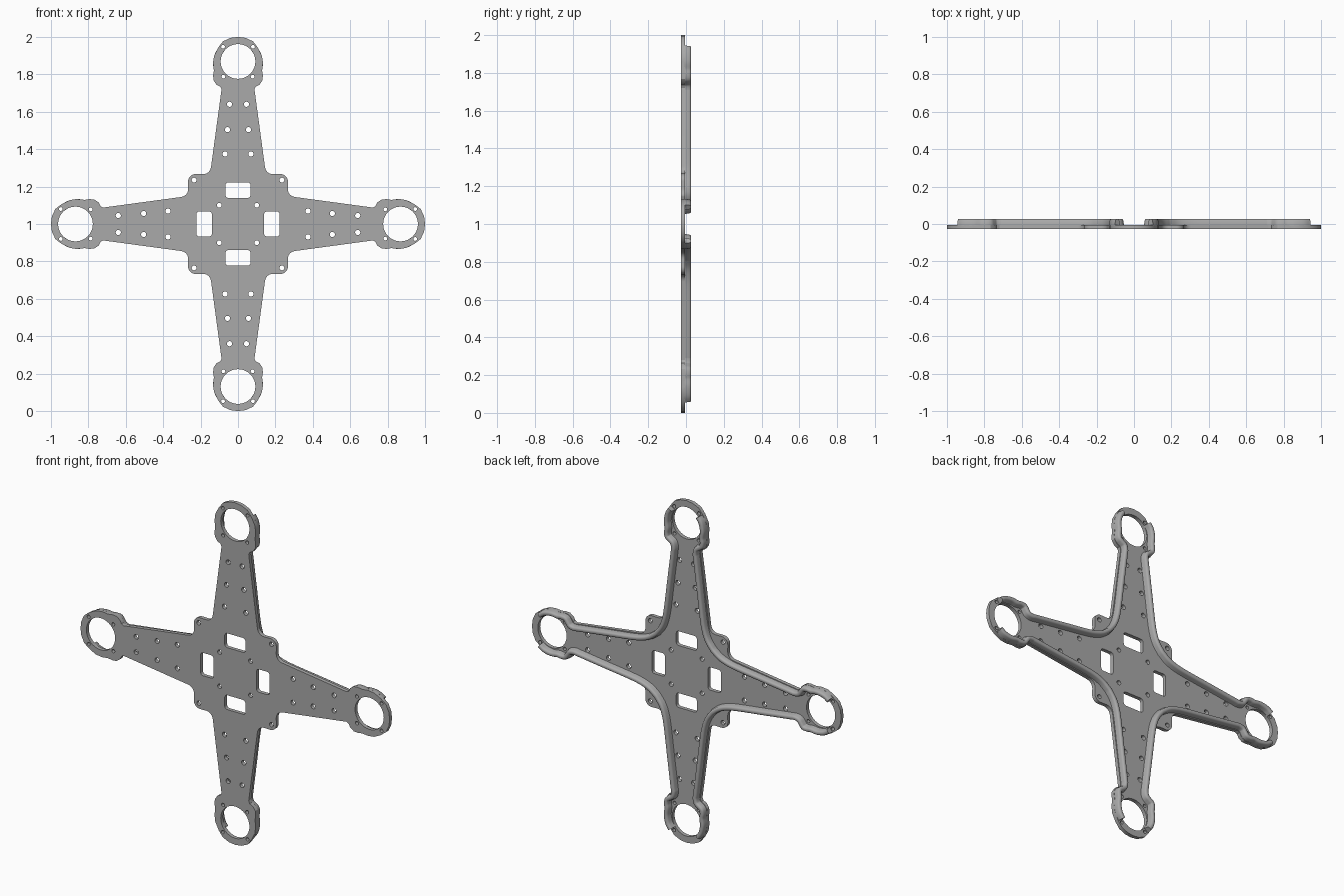
import bpy, bmesh, math
from mathutils import Vector, Matrix

old = bpy.data.objects.get("Cube")
if old:
    bpy.data.objects.remove(old, do_unlink=True)

FRONT, BACK = 0.027, 0.005       # plate faces, measured towards the front
TOP = -0.027                     # crest of the ribs, towards the back

grey = bpy.data.materials.new("satin grey")
grey.use_nodes = True
grey.diffuse_color = (0.4, 0.4, 0.4, 1)
grey.node_tree.nodes["Principled BSDF"].inputs["Base Color"].default_value = (0.4, 0.4, 0.4, 1)

# Stand the flat drawing upright, facing -y
upright = Matrix.Translation((0, 0, 1)) @ Matrix.Rotation(math.pi / 2, 4, 'X')


def turn(p, k):
    """Quarter turns, clockwise."""
    x, y = p
    for _ in range(k):
        x, y = y, -x
    return x, y


def finish(name, mesh, angle):
    mesh.transform(upright)
    mesh.materials.clear()
    mesh.materials.append(grey)
    ob = bpy.data.objects.new(name, mesh)
    bpy.context.collection.objects.link(ob)
    bpy.ops.object.select_all(action='DESELECT')
    ob.select_set(True)
    bpy.context.view_layer.objects.active = ob
    bpy.ops.object.shade_smooth_by_angle(angle=math.radians(angle))
    return ob


def arc(cx, cy, r, a0, a1, n):
    return [(cx + r * math.cos(math.radians(a0 + (a1 - a0) * i / n)),
             cy + r * math.sin(math.radians(a0 + (a1 - a0) * i / n))) for i in range(n + 1)]


def circle(cx, cy, r, n=16):
    return arc(cx, cy, r, 0, 360, n)[:-1]


def rounded_box(cx, cy, w, h, r):
    pts = []
    for i, (sx, sy) in enumerate([(1, 1), (-1, 1), (-1, -1), (1, -1)]):
        pts += arc(cx + sx * (w - r), cy + sy * (h - r), r, 90 * i, 90 * i + 90, 4)
    return pts


def spline(pts, n=5):
    """Smooth curve through the points."""
    pts = [Vector(p) for p in pts]
    pts = [2 * pts[0] - pts[1]] + pts + [2 * pts[-1] - pts[-2]]
    out = []
    for a, b, c, d in zip(pts, pts[1:], pts[2:], pts[3:]):
        for i in range(n):
            t = i / n
            out.append(0.5 * (2 * b + (c - a) * t + (2 * a - 5 * b + 4 * c - d) * t ** 2
                              + (3 * b - a - 3 * c + d) * t ** 3))
    return [tuple(p) for p in out] + [tuple(pts[-2])]


def with_mirror(half):
    """Continue a half path across the diagonal to the next arm."""
    return half + [(y, x) for x, y in reversed(half)]


# Outline: half a motor ring, arm flank, concave fillet, corner tab
half = [(0, 1), (0.04, 0.995), (0.08, 0.977), (0.107, 0.942), (0.128, 0.9), (0.133, 0.86),
        (0.129, 0.82), (0.133, 0.795), (0.131, 0.768), (0.115, 0.745), (0.095, 0.735),
        (0.088, 0.72)]
half += arc(0.187, 0.309, 0.043, 186, 270, 6)
half += arc(0.227, 0.227, 0.04, 90, 50, 3)
quarter = with_mirror(half)[:-1]
loops = [[turn(p, k) for k in range(4) for p in quarter]]

# Openings, repeated on every arm
for k in range(4):
    holes = [circle(0, 0.869, 0.093, 32), rounded_box(0, 0.181, 0.067, 0.042, 0.016),
             circle(0.235, 0.235, 0.013), circle(0.1, 0.1, 0.013)]
    for s in (-1, 1):
        for x, y in [(0.08, 0.947), (0.078, 0.788)]:
            holes.append(circle(s * x, y, 0.01))
        for x, y in [(0.045, 0.64), (0.056, 0.505), (0.069, 0.374)]:
            holes.append(circle(s * x, y, 0.014))
    loops += [[turn(p, k) for p in h] for h in holes]

# Flat frame plate
cu = bpy.data.curves.new("plate_drawing", 'CURVE')
cu.dimensions = '2D'
cu.fill_mode = 'BOTH'
cu.extrude = (FRONT - BACK) / 2
for loop in loops:
    sp = cu.splines.new('POLY')
    sp.points.add(len(loop) - 1)
    for pt, (x, y) in zip(sp.points, loop):
        pt.co = (x, y, 0, 1)
    sp.use_cyclic_u = True
drawing = bpy.data.objects.new("plate_drawing", cu)
bpy.context.collection.objects.link(drawing)
bpy.context.view_layer.update()
plate = bpy.data.meshes.new_from_object(drawing.evaluated_get(bpy.context.evaluated_depsgraph_get()))
bpy.data.objects.remove(drawing, do_unlink=True)
bm = bmesh.new()
bm.from_mesh(plate)
bmesh.ops.remove_doubles(bm, verts=bm.verts, dist=0.0001)
bmesh.ops.recalc_face_normals(bm, faces=bm.faces)
bm.to_mesh(plate)
bm.free()
plate.transform(Matrix.Translation((0, 0, (FRONT + BACK) / 2)))
finish("frame_plate", plate, 30)

# Stiffening ribs: ring wall, arm edge, wide sweep past the tab
rib_half = spline([(0.088, 0.935), (0.107, 0.905), (0.116, 0.86), (0.112, 0.82), (0.115, 0.793),
                   (0.111, 0.77), (0.095, 0.757), (0.076, 0.742), (0.069, 0.715), (0.073, 0.68),
                   (0.095, 0.51), (0.116, 0.345), (0.13, 0.275), (0.15, 0.225), (0.182, 0.182)])
rib_path = with_mirror(rib_half[:-1] + [(0.182, 0.182)])
rib_path.pop(len(rib_half))
# Rib section: offset across (outer side positive) and height
section = [(0.017, BACK + 0.003), (0.0155, -0.002), (0.014, -0.018), (0.01, -0.025), (0.004, TOP),
           (-0.003, TOP), (-0.009, -0.024), (-0.0125, -0.017), (-0.014, -0.004),
           (-0.018, BACK + 0.003)]


def rib(name, k):
    pts = [Vector(turn(p, k)) for p in rib_path]
    bm = bmesh.new()
    rings = []
    for i, p in enumerate(pts):
        t = (pts[min(i + 1, len(pts) - 1)] - pts[max(i - 1, 0)]).normalized()
        side = Vector((-t.y, t.x))
        rings.append([bm.verts.new((*(p + side * o), h)) for o, h in section])
    m = len(section)
    for a, b in zip(rings, rings[1:]):
        for j in range(m):
            bm.faces.new((a[j], a[(j + 1) % m], b[(j + 1) % m], b[j]))
    bm.faces.new(rings[0])
    bm.faces.new(rings[-1][::-1])
    bmesh.ops.recalc_face_normals(bm, faces=bm.faces)
    mesh = bpy.data.meshes.new(name)
    bm.to_mesh(mesh)
    bm.free()
    finish(name, mesh, 45)


for k, where in enumerate(("upper_left", "lower_left", "lower_right", "upper_right")):
    rib(where + "_rib", k)
